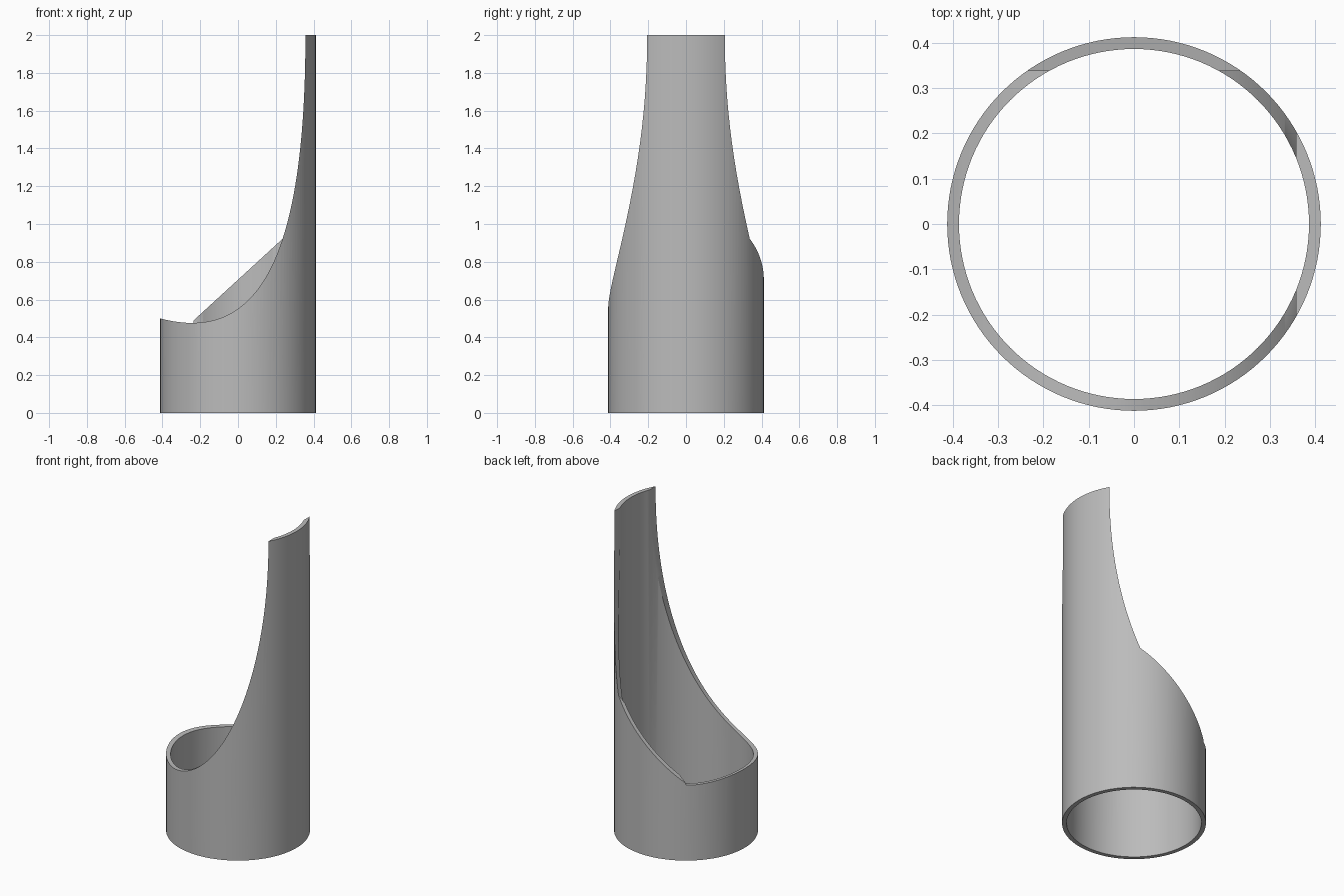
import bpy, bmesh, math
from mathutils import Vector
from mathutils.geometry import interpolate_bezier

cube = bpy.data.objects.get("Cube")
if cube:
    bpy.data.objects.remove(cube, do_unlink=True)

OUTER, INNER, HEIGHT, SIDES = 0.412, 0.386, 2.0, 128
STEP_Y = 0.337  # where the curved cut ends and the sloped cut begins

grey = bpy.data.materials.new("plain_grey")
grey.use_nodes = True
grey.diffuse_color = (0.5, 0.5, 0.5, 1)
grey.node_tree.nodes["Principled BSDF"].inputs["Base Color"].default_value = (0.5, 0.5, 0.5, 1)


def add_object(name, bm):
    bmesh.ops.recalc_face_normals(bm, faces=bm.faces)
    mesh = bpy.data.meshes.new(name)
    bm.to_mesh(mesh)
    bm.free()
    mesh.materials.append(grey)
    obj = bpy.data.objects.new(name, mesh)
    bpy.context.collection.objects.link(obj)
    return obj


def prism(name, profile, y0, y1):
    """Extrude an x-z outline along y."""
    bm = bmesh.new()
    face = bm.faces.new([bm.verts.new((x, y0, z)) for x, z in profile])
    grown = bmesh.ops.extrude_face_region(bm, geom=[face])["geom"]
    verts = [v for v in grown if isinstance(v, bmesh.types.BMVert)]
    bmesh.ops.translate(bm, verts=verts, vec=(0, y1 - y0, 0))
    return add_object(name, bm)


# Open tube: a ring wall section revolved around z
bm = bmesh.new()
section = [(INNER, 0), (OUTER, 0), (OUTER, HEIGHT), (INNER, HEIGHT)]
rings = []
for i in range(SIDES):
    a = math.tau * i / SIDES
    rings.append([bm.verts.new((r * math.cos(a), r * math.sin(a), z)) for r, z in section])
for i, ring in enumerate(rings):
    after = rings[(i + 1) % SIDES]
    for j in range(4):
        k = (j + 1) % 4
        bm.faces.new((ring[j], after[j], after[k], ring[k]))
tube = add_object("scoop_tube", bm)

# Curved cut through the front and most of the depth
curve = interpolate_bezier(Vector((-0.412, 0.5, 0)), Vector((0.1, 0.365, 0)),
                           Vector((0.357, 0.8, 0)), Vector((0.357, 2, 0)), 64)
outline = [(-0.6, 0.53)] + [(p.x, p.y) for p in curve] + [(0.357, 2.3), (-0.6, 2.3)]
cutters = [prism("curved_cutter", outline, -1, STEP_Y)]

# Straight sloped cut on the back wall
slope = [(-0.3, 0.43), (0.243, 0.928), (0.243, 2.3), (-0.3, 2.3)]
cutters.append(prism("sloped_cutter", slope, STEP_Y - 0.001, 1))

for cutter in cutters:
    cutter.hide_render = True
    cutter.hide_viewport = True
    mod = tube.modifiers.new(cutter.name, "BOOLEAN")
    mod.operation = "DIFFERENCE"
    mod.solver = "EXACT"
    mod.object = cutter

# Apply the cuts, then smooth the round walls
bpy.context.view_layer.update()
cut_mesh = bpy.data.meshes.new_from_object(tube.evaluated_get(bpy.context.evaluated_depsgraph_get()))
tube.modifiers.clear()
tube.data = cut_mesh
for cutter in cutters:
    bpy.data.objects.remove(cutter, do_unlink=True)
bpy.ops.object.select_all(action="DESELECT")
tube.select_set(True)
bpy.context.view_layer.objects.active = tube
bpy.ops.object.shade_smooth_by_angle(angle=math.radians(30))
